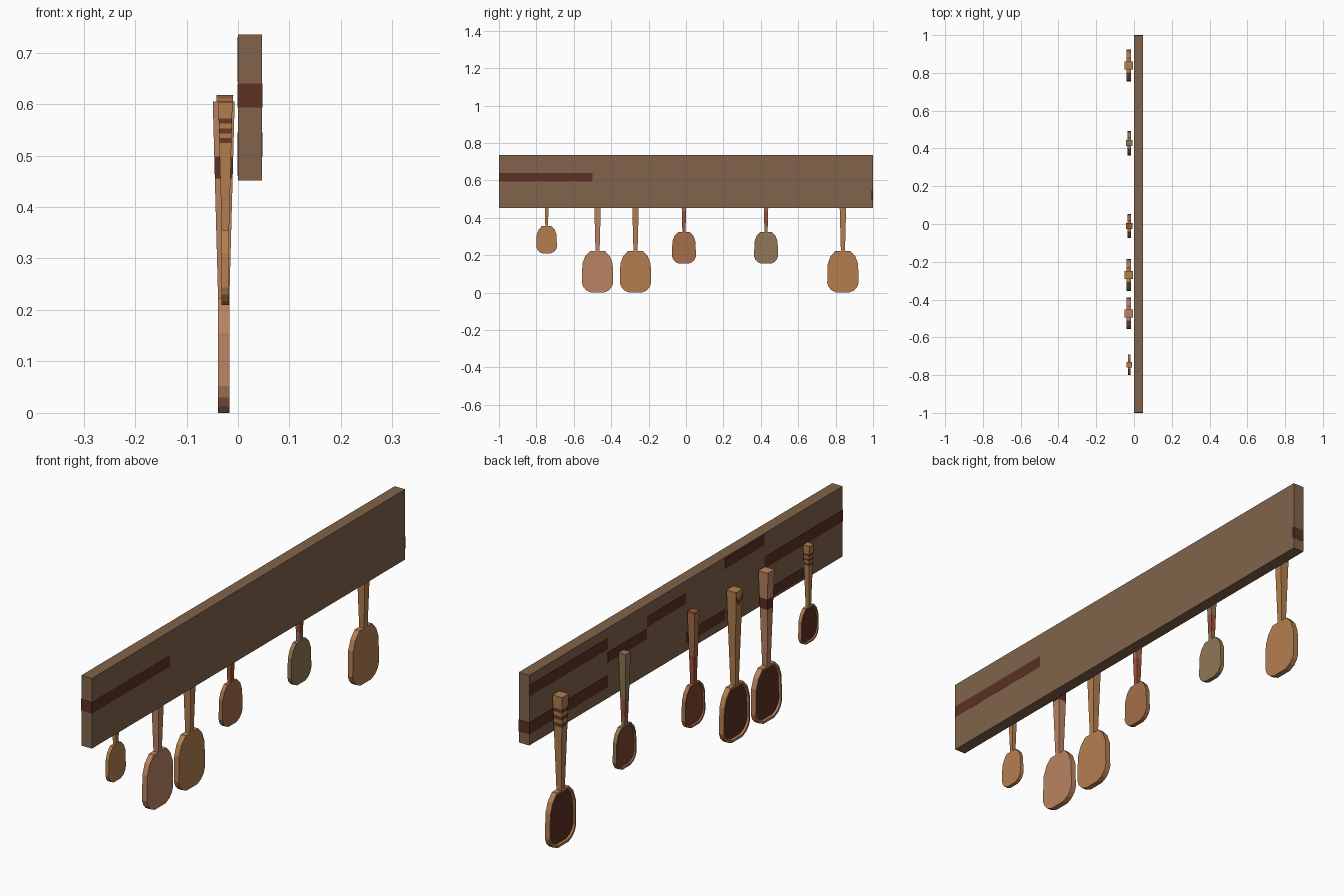
import bpy, bmesh

if "Cube" in bpy.data.objects:
    bpy.data.objects.remove(bpy.data.objects["Cube"])

# ---- materials (display colours converted to linear) ----
def mat(name, r, g, b):
    m = bpy.data.materials.new(name)
    m.diffuse_color = [(c / 255) ** 2.2 for c in (r, g, b)] + [1]
    m.use_nodes = True
    m.node_tree.nodes["Principled BSDF"].inputs["Base Color"].default_value = m.diffuse_color
    return m

BOARD = mat("board_wood", 128, 100, 76)
STRIP = mat("dark_plank", 92, 52, 40)
OAK = mat("oak", 178, 126, 80)
PINK = mat("pink_wood", 184, 130, 98)
RUST = mat("rust_wood", 164, 110, 74)
OLIVE = mat("olive_wood", 142, 118, 86)
RED = mat("red_paint", 158, 82, 60)
DARK = mat("dark_stain", 105, 62, 42)
DEEP = mat("deep_brown", 92, 52, 40)
HOLLOW_RED = mat("hollow_red", 125, 70, 52)

def finish(name, bm, mats, fix=True):
    if fix:
        bmesh.ops.recalc_face_normals(bm, faces=bm.faces)
    me = bpy.data.meshes.new(name)
    bm.to_mesh(me)
    bm.free()
    for m in mats:
        me.materials.append(m)
    ob = bpy.data.objects.new(name, me)
    bpy.context.collection.objects.link(ob)
    return ob

def box(name, x, y, z, m):
    bm = bmesh.new()
    bmesh.ops.create_cube(bm, size=1)
    for v in bm.verts:
        v.co = [(a + b) / 2 + c * (b - a) for (a, b), c in zip((x, y, z), v.co)]
    return finish(name, bm, [m])

def loft(name, rings, mats, seg, caps):
    """Bridge closed rings; seg holds a material index per band, caps for the ends."""
    bm = bmesh.new()
    vs = [[bm.verts.new(p) for p in r] for r in rings]
    n = len(vs[0])
    for a, b, mi in zip(vs, vs[1:], seg):
        for i in range(n):
            bm.faces.new((a[i], a[(i + 1) % n], b[(i + 1) % n], b[i])).material_index = mi
    bm.faces.new(vs[0][::-1]).material_index = caps[0]
    bm.faces.new(vs[-1]).material_index = caps[1]
    return finish(name, bm, mats)

# ---- wall board with darker plank strips on its -x face ----
box("board", (0, 0.047), (-0.999, 0.999), (0.452, 0.735), BOARD)
strips = [(0.5, 0.999, 0.65, 0.695), (0.25, 0.5, 0.595, 0.637), (0.0, 0.25, 0.643, 0.685),
          (-0.25, 0.0, 0.482, 0.525), (-0.5, -0.25, 0.688, 0.73), (-0.75, -0.5, 0.46, 0.503)]
for i, (y0, y1, z0, z1) in enumerate(strips):
    box(f"plank_strip_{i}", (-0.001, 0.01), (y0, y1), (z0, z1), STRIP)
# these two wrap around the board ends
box("end_strip_left", (-0.001, 0.0472), (-1, -0.5), (0.593, 0.64), STRIP)
box("end_strip_right", (-0.001, 0.01), (0.5, 0.999), (0.497, 0.545), STRIP)
box("end_strip_right_cap", (-0.001, 0.0472), (0.99, 1), (0.497, 0.545), STRIP)

# ---- spoon: half outline of the bowl (half width, z), at full size ----
HALF = [(0.034, 0), (0.060, 0.012), (0.076, 0.030), (0.084, 0.052),
        (0.081, 0.155), (0.066, 0.195), (0.040, 0.223)]
OUTLINE = HALF + [(-w, z) for w, z in reversed(HALF)]
NECK, TOP = 0.222, 0.605

def half_width(z):
    return 0.011 + 0.0103 * (z - NECK) / (TOP - NECK)

def spoon(name, y, base, s, cx, body, band_mat, bands, hollow, cap=0):
    def place(px, py, pz):
        return (cx + s * px, y + s * py, base + s * pz)

    # bowl with a recessed hollow on the -x face
    def ring(x, k):
        return [place(x, w * k, 0.112 + (z - 0.112) * k) for w, z in OUTLINE]
    loft(name + "_bowl", [ring(0.011, 1), ring(-0.011, 1), ring(-0.011, 0.92), ring(-0.004, 0.88)],
         [body, hollow], [0, 0, 0], [0, 1])

    # tapered square handle, split where the painted bands begin and end
    zs = sorted({NECK, TOP, *[z for b in bands for z in b]})
    rings, seg = [], []
    for z in zs:
        h = half_width(z)
        rings.append([place(a * h, b * h, z) for a, b in ((1, 1), (-1, 1), (-1, -1), (1, -1))])
    for a, b in zip(zs, zs[1:]):
        seg.append(int(any(lo <= (a + b) / 2 <= hi for lo, hi in bands)))
    loft(name + "_handle", rings, [body, band_mat], seg, [0, cap])

RINGS = [(0.482, 0.497), (0.511, 0.526), (0.540, 0.555)]
spoon("small_spoon", -0.745, 0.21, 0.652, -0.0245, OAK, DARK, RINGS, DEEP)
spoon("pink_spoon", -0.473, 0, 1, -0.0277, PINK, DEEP, [(0.455, 0.498)], DEEP)
spoon("chevron_spoon", -0.27, 0, 1, -0.0277, OAK, DARK, [], DEEP)
spoon("rust_spoon", -0.011, 0.155, 0.764, -0.0255, RUST, RED, [(NECK, 0.37), (0.598, TOP)], HOLLOW_RED, 1)
spoon("olive_spoon", 0.428, 0.155, 0.764, -0.0255, OLIVE, RED, [(0.268, 0.365)], HOLLOW_RED)
spoon("large_spoon", 0.839, 0, 1, -0.0277, OAK, DARK, RINGS, DEEP)

# ---- chevron mark painted on one handle ----
bm = bmesh.new()
pts = [(-1, 0.59), (0, 0.565), (1, 0.59), (1, 0.57), (0, 0.545), (-1, 0.57)]
v = [bm.verts.new((-0.0277 - half_width(z) - 0.0004, -0.27 + a * half_width(z), z)) for a, z in pts]
bm.faces.new((v[0], v[5], v[4], v[1]))
bm.faces.new((v[1], v[4], v[3], v[2]))
for f in bm.faces:
    f.normal_update()
    if f.normal.x > 0:
        f.normal_flip()
finish("chevron_mark", bm, [DARK], fix=False)
